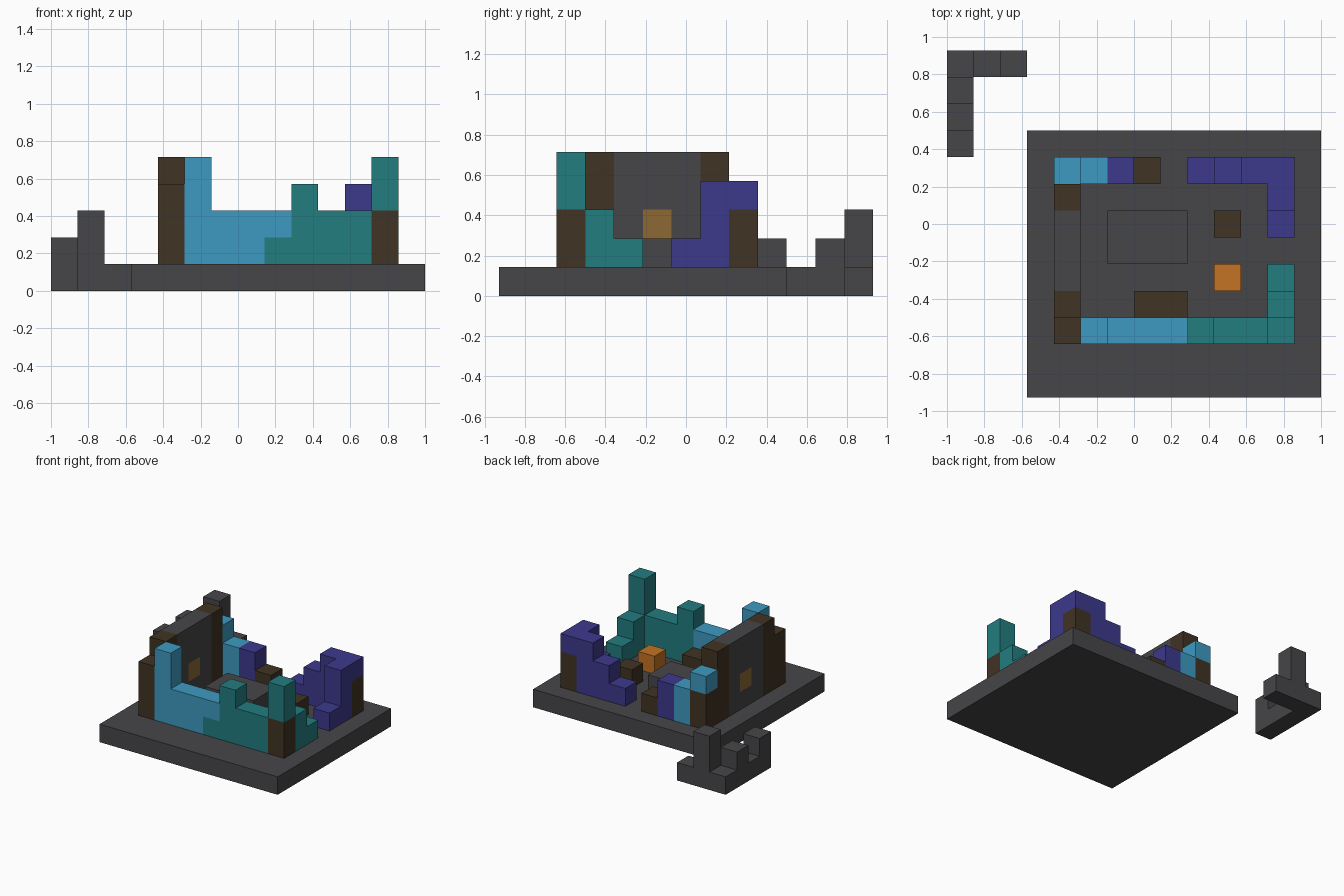
import bpy
import bmesh
from mathutils import Vector

if "Cube" in bpy.data.objects:
    bpy.data.objects.remove(bpy.data.objects["Cube"], do_unlink=True)

U = 1 / 7                                # block size
ORIGIN = Vector((-1, -6.5 * U, 0))       # corner of the block grid


def srgb(r, g, b):
    def lin(c):
        c /= 255
        return c / 12.92 if c <= 0.04045 else ((c + 0.055) / 1.055) ** 2.4
    return (lin(r), lin(g), lin(b), 1)


def material(name, rgb):
    m = bpy.data.materials.new(name)
    m.use_nodes = True
    m.diffuse_color = srgb(*rgb)
    bsdf = m.node_tree.nodes["Principled BSDF"]
    bsdf.inputs["Base Color"].default_value = m.diffuse_color
    bsdf.inputs["Roughness"].default_value = 0.9
    return m


MATS = {
    "stone": material("dark_stone", (70, 69, 72)),
    "wood": material("dark_wood", (64, 51, 35)),
    "blue": material("light_blue", (61, 154, 193)),
    "teal": material("teal", (34, 125, 128)),
    "indigo": material("indigo", (60, 57, 140)),
    "orange": material("orange", (195, 115, 35)),
    "amber": material("amber", (140, 104, 53)),
}

parts = {}       # part name -> {cell: colour}
occupied = set()


def fill(part, xs, ys, zs, colour):
    """Fill a box of blocks; each range is (first, end)."""
    cells = parts.setdefault(part, {})
    for x in range(*xs):
        for y in range(*ys):
            for z in range(*zs):
                cells[x, y, z] = colour
                occupied.add((x, y, z))


def column(part, x, y, top, colour, bottom=1):
    fill(part, (x, x + 1), (y, y + 1), (bottom, top), colour)


# Ground slab
fill("ground_slab", (3, 14), (0, 10), (0, 1), "stone")

# Loose ruined corner behind the slab
for x, y, top in [(0, 9, 2), (0, 10, 1), (0, 11, 2), (0, 12, 1), (1, 12, 3), (2, 12, 1)]:
    column("loose_corner", x, y, top, "stone", 0)

# Side wall: stone panel with a lit window between wooden posts
fill("stone_wall", (4, 5), (4, 7), (1, 5), "stone")
column("stone_wall", 4, 5, 3, "amber", 2)
column("front_corner_post", 4, 2, 4, "wood")
column("front_wall_post", 4, 3, 5, "wood")
column("back_wall_post", 4, 7, 5, "wood")

# Front wall
column("blue_front_wall", 5, 2, 5, "blue")
fill("blue_front_wall", (6, 9), (2, 3), (1, 3), "blue")
column("blue_front_wall", 8, 2, 2, "teal")
column("teal_front_wall", 9, 2, 4, "teal")
fill("teal_front_wall", (10, 12), (2, 3), (1, 3), "teal")
column("teal_front_wall", 12, 2, 3, "wood")
column("teal_front_wall", 12, 2, 5, "teal", 3)
column("teal_front_wall", 12, 3, 3, "teal")
column("teal_front_wall", 12, 4, 2, "teal")

# Back wall
column("blue_back_wall", 4, 8, 3, "wood")
column("blue_back_wall", 4, 8, 4, "blue", 3)
column("blue_back_wall", 5, 8, 3, "blue")
column("indigo_back_wall", 6, 8, 3, "indigo")
column("back_wooden_block", 7, 8, 2, "wood")

# Stepped indigo corner
for x, y, top in [(9, 8, 2), (10, 8, 3), (11, 8, 4), (12, 8, 4), (12, 7, 4), (12, 6, 2)]:
    column("indigo_corner", x, y, top, "indigo")
column("indigo_corner", 12, 8, 3, "wood")

# Furniture inside
fill("stone_platform", (6, 9), (5, 7), (1, 2), "stone")
fill("wooden_bench", (7, 9), (3, 4), (1, 2), "wood")
column("wooden_stool", 10, 6, 2, "wood")
column("orange_box", 10, 4, 2, "orange")


def build(name, cells):
    """Make one object from the exposed sides of its blocks."""
    bm = bmesh.new()
    slots = sorted(set(cells.values()))
    for cell, colour in cells.items():
        for axis in range(3):
            for side in (0, 1):
                near = list(cell)
                near[axis] += 2 * side - 1
                if tuple(near) in occupied:
                    continue
                corner = Vector(cell)
                corner[axis] += side
                a, b = Vector(), Vector()
                a[(axis + 1) % 3] = 1
                b[(axis + 2) % 3] = 1
                ring = [corner, corner + a, corner + a + b, corner + b]
                if not side:
                    ring.reverse()
                face = bm.faces.new([bm.verts.new(p * U + ORIGIN) for p in ring])
                face.material_index = slots.index(colour)
    bmesh.ops.remove_doubles(bm, verts=bm.verts[:], dist=0.001)
    bmesh.ops.dissolve_limit(bm, angle_limit=0.01, verts=bm.verts[:],
                             edges=bm.edges[:], delimit={'MATERIAL'})
    mesh = bpy.data.meshes.new(name)
    bm.to_mesh(mesh)
    bm.free()
    for s in slots:
        mesh.materials.append(MATS[s])
    bpy.context.collection.objects.link(bpy.data.objects.new(name, mesh))


for name, cells in parts.items():
    build(name, cells)
